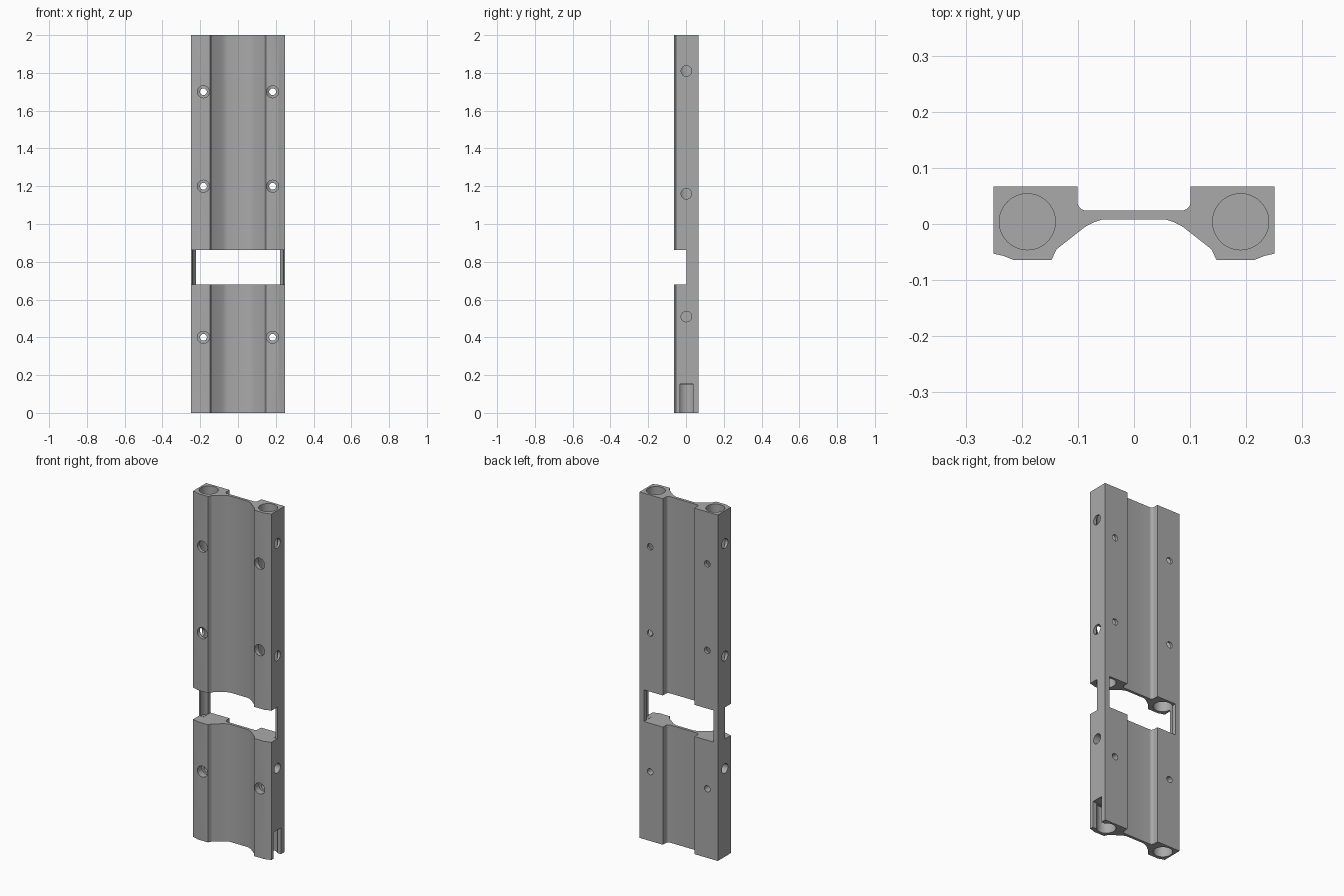
import bpy, bmesh, math
from mathutils import Matrix, Vector

if "Cube" in bpy.data.objects:
    bpy.data.objects.remove(bpy.data.objects["Cube"], do_unlink=True)

grey = bpy.data.materials.new("plain grey")
grey.use_nodes = True
colour = (0.4, 0.4, 0.4, 1)
grey.diffuse_color = colour
grey.node_tree.nodes["Principled BSDF"].inputs["Base Color"].default_value = colour


def make_object(name, bm):
    bmesh.ops.recalc_face_normals(bm, faces=bm.faces)
    mesh = bpy.data.meshes.new(name)
    bm.to_mesh(mesh)
    bm.free()
    mesh.materials.append(grey)
    obj = bpy.data.objects.new(name, mesh)
    bpy.context.collection.objects.link(obj)
    return obj


def box(low, high):
    low, high = Vector(low), Vector(high)
    bm = bmesh.new()
    bmesh.ops.create_cube(bm, size=1, matrix=Matrix.Translation((low + high) / 2)
                          @ Matrix.Diagonal((*(high - low), 1)))
    return make_object("cutter", bm)


def rod(start, end, radius, segments=32):
    start, end = Vector(start), Vector(end)
    turn = (end - start).to_track_quat('Z', 'Y').to_matrix().to_4x4()
    bm = bmesh.new()
    bmesh.ops.create_cone(bm, cap_ends=True, segments=segments, radius1=radius,
                          radius2=radius, depth=(end - start).length,
                          matrix=Matrix.Translation((start + end) / 2) @ turn)
    return make_object("cutter", bm)


def cut(target, cutter):
    mod = target.modifiers.new("cut", 'BOOLEAN')
    mod.operation = 'DIFFERENCE'
    mod.solver = 'EXACT'
    mod.object = cutter
    bpy.context.view_layer.objects.active = target
    bpy.ops.object.modifier_apply(modifier=mod.name)
    bpy.data.objects.remove(cutter, do_unlink=True)


# Rail cross-section: one half, front web to back web, then mirrored
half = [(0.057, 0.008), (0.072, 0.003), (0.087, -0.005), (0.138, -0.045),
        (0.147, -0.064), (0.215, -0.064), (0.232, -0.057), (0.25, -0.053),
        (0.25, 0.067), (0.101, 0.067)]
for i in range(7):
    a = math.radians(15 * i)
    half.append((0.085 + 0.016 * math.cos(a), 0.040 - 0.016 * math.sin(a)))
profile = half + [(-x, y) for x, y in reversed(half)]

bm = bmesh.new()
face = bm.faces.new([bm.verts.new((x, y, 0)) for x, y in profile])
side = bmesh.ops.extrude_face_region(bm, geom=[face])
bmesh.ops.translate(bm, vec=(0, 0, 2),
                    verts=[v for v in side["geom"] if isinstance(v, bmesh.types.BMVert)])
rail = make_object("rail_body", bm)

# Window across the rail, leaving a thin post on each side
cut(rail, box((-0.222, -0.2, 0.68), (0.222, 0.2, 0.863)))
cut(rail, box((-0.3, -0.2, 0.68), (0.3, 0.002, 0.863)))

for s in (-1, 1):
    # Long bore from the top and short bore from the bottom
    cut(rail, rod((s * 0.19, 0.004, 0.681), (s * 0.19, 0.004, 2.1), 0.05, 48))
    cut(rail, rod((s * 0.19, 0.004, -0.1), (s * 0.19, 0.004, 0.15), 0.05, 48))
    # Screw holes with a wide front recess
    for z in (0.4, 1.2, 1.7):
        cut(rail, rod((s * 0.183, -0.1, z), (s * 0.183, 0.1, z), 0.018, 24))
        cut(rail, rod((s * 0.183, -0.1, z), (s * 0.183, -0.025, z), 0.032, 24))
    # Blind holes in the outer sides
    for z in (0.51, 1.16, 1.81):
        cut(rail, rod((s * 0.2, 0.002, z), (s * 0.3, 0.002, z), 0.028, 24))

# Open slot at the foot of the left side
cut(rail, box((0.19, -0.032, -0.1), (0.3, 0.036, 0.152)))

# Smooth curved walls, sharp edges kept
bpy.ops.object.select_all(action='DESELECT')
rail.select_set(True)
bpy.context.view_layer.objects.active = rail
bpy.ops.object.shade_smooth_by_angle(angle=math.radians(25))
